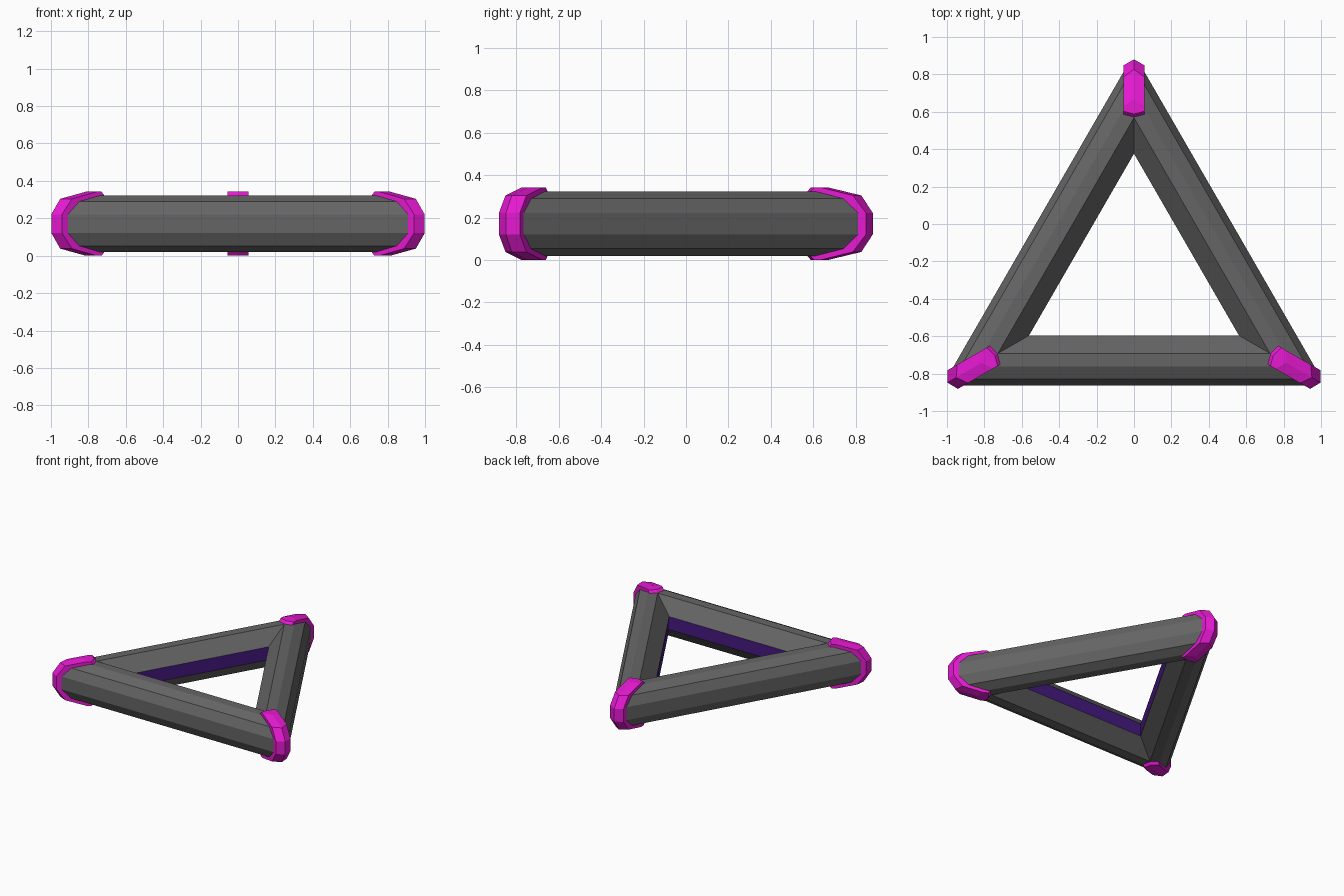
import bpy, bmesh, math
from mathutils import Vector

if "Cube" in bpy.data.objects:
    bpy.data.objects.remove(bpy.data.objects["Cube"])

CY, CZ = -0.272, 0.171   # triangle centre


def material(name, rgb):
    m = bpy.data.materials.new(name)
    m.diffuse_color = (*rgb, 1)
    m.use_nodes = True
    m.node_tree.nodes["Principled BSDF"].inputs["Base Color"].default_value = m.diffuse_color
    return m


grey = material("dark_grey", (0.13, 0.13, 0.13))
magenta = material("magenta", (0.8, 0.01, 0.65))
purple = material("purple", (0.06, 0.01, 0.22))


def place(s, n, z, k):
    """Point at distance s along corner direction k, n sideways, z above centre."""
    a = math.radians(90 + 120 * k)
    d, t = Vector((math.cos(a), math.sin(a), 0)), Vector((-math.sin(a), math.cos(a), 0))
    return d * s + t * n + Vector((0, CY, CZ + z))


def loft(bm, rings, closed):
    """Quads between rings of vertices; returns the strips."""
    count = len(rings) if closed else len(rings) - 1
    faces = []
    for i in range(count):
        a, b = rings[i], rings[(i + 1) % len(rings)]
        for j in range(len(a)):
            m = (j + 1) % len(a)
            faces.append((j, bm.faces.new((a[j], a[m], b[m], b[j]))))
    return faces


def finish(bm, name, mats):
    bmesh.ops.remove_doubles(bm, verts=bm.verts, dist=1e-4)
    bmesh.ops.recalc_face_normals(bm, faces=bm.faces)
    me = bpy.data.meshes.new(name)
    bm.to_mesh(me)
    bm.free()
    for m in mats:
        me.materials.append(m)
    bpy.context.collection.objects.link(bpy.data.objects.new(name, me))


# triangular frame: (inradius, height, corner trim hidden under the clips)
half = [(0.591, 0.05, 0.04), (0.556, 0.118, 0.04), (0.49, 0.152, 0.04),
        (0.42, 0.152, 0), (0.324, 0.05, 0)]
profile = half + [(p, -z, t) for p, z, t in reversed(half)]
bm = bmesh.new()
rings = []
for k in range(3):
    for side in (-1, 1):
        rings.append([bm.verts.new(place(2 * p - math.sqrt(3) * t, side * t, z, k))
                      for p, z, t in profile])
for j, f in loft(bm, rings, True):
    f.material_index = 1 if j == 4 else 0      # inner glowing strip
finish(bm, "triangle_frame", [grey, purple])

# corner clips: (distance at ridge, distance at edge, height)
clip = [(1.152, 1.12, 0.05), (1.098, 1.058, 0.133), (0.94, 0.905, 0.171),
        (0.86, 0.875, 0.171), (0.842, 0.857, 0.15)]
clip += [(c, e, -z) for c, e, z in reversed(clip)]
for k in range(3):
    bm = bmesh.new()
    rings = [[bm.verts.new(place(c if n == 0 else e, n, z, k)) for c, e, z in clip]
             for n in (-0.057, 0, 0.057)]
    loft(bm, rings, False)
    bm.faces.new(rings[0])
    bm.faces.new(rings[2])
    finish(bm, f"corner_clip_{k + 1}", [magenta])
